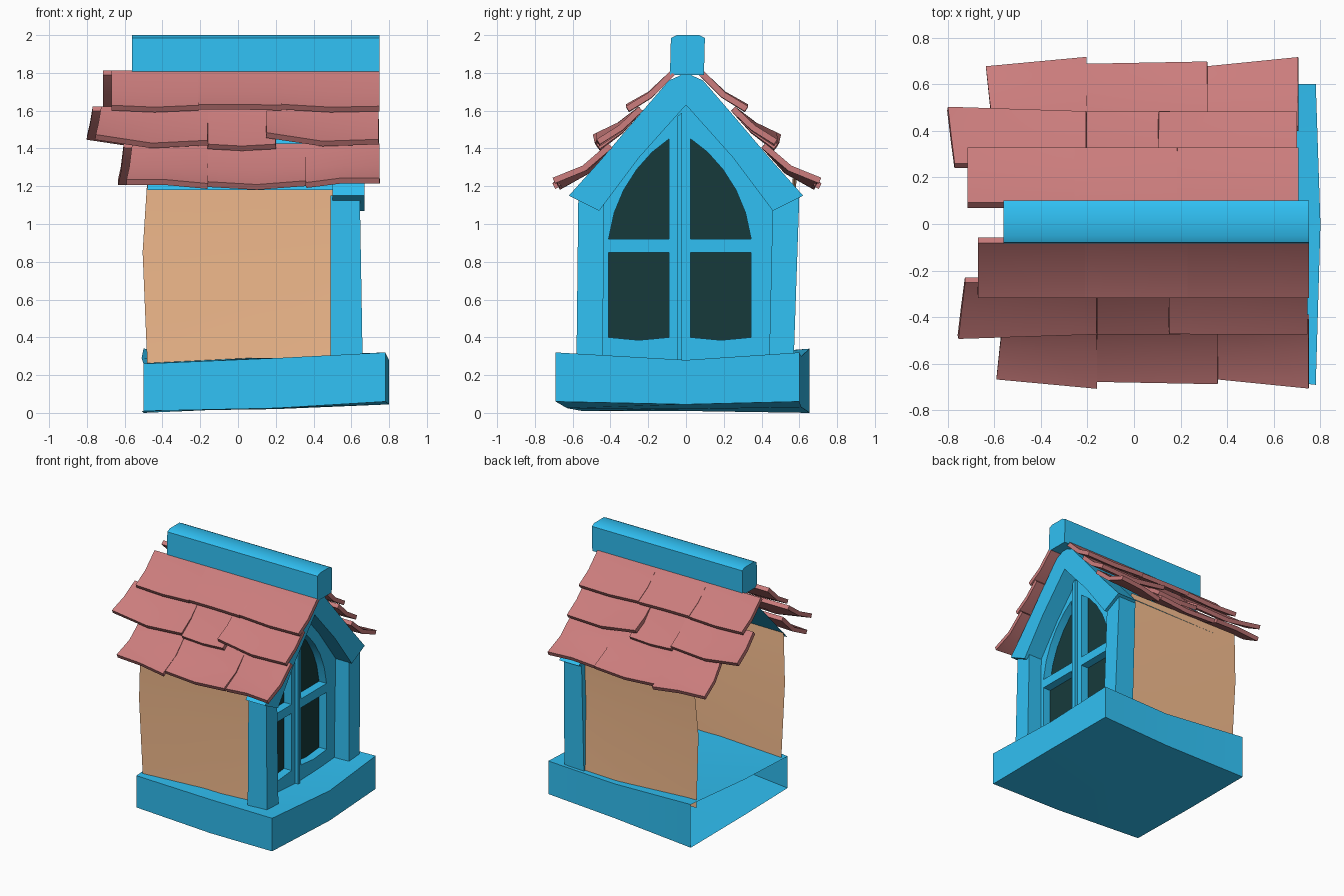
import bpy, bmesh, math
from mathutils import Matrix

if "Cube" in bpy.data.objects:
    bpy.data.objects.remove(bpy.data.objects["Cube"])


def material(name, rgb):
    m = bpy.data.materials.new(name)
    m.diffuse_color = (*rgb, 1)
    m.use_nodes = True
    m.node_tree.nodes["Principled BSDF"].inputs["Base Color"].default_value = m.diffuse_color
    return m


BLUE = material("blue_paint", (0.03, 0.53, 0.90))
RED = material("clay_tile", (0.60, 0.205, 0.205))
TAN = material("plaster", (0.90, 0.50, 0.27))
DARK = material("dark_glass", (0.008, 0.042, 0.044))


def loft(name, rings, mat, closed=True, caps=(True, True), thick=0):
    """Skin a row of equal-length point rings (or open lines)."""
    bm = bmesh.new()
    vs = [[bm.verts.new(p) for p in r] for r in rings]
    n = len(rings[0])
    for a, b in zip(vs, vs[1:]):
        for i in range(n if closed else n - 1):
            j = (i + 1) % n
            bm.faces.new((a[i], a[j], b[j], b[i]))
    if closed:
        for r, cap in zip((vs[0], vs[-1]), caps):
            if cap:
                bm.faces.new(r)
    bmesh.ops.recalc_face_normals(bm, faces=bm.faces)
    me = bpy.data.meshes.new(name)
    bm.to_mesh(me)
    bm.free()
    ob = bpy.data.objects.new(name, me)
    bpy.context.collection.objects.link(ob)
    me.materials.append(mat)
    if thick:
        s = ob.modifiers.new("thickness", 'SOLIDIFY')
        s.thickness = thick
        s.offset = 0
    return ob


def panel(name, outlines, x0, x1, mat):
    """Extrude (y, z) outlines along x; later outlines become holes."""
    cu = bpy.data.curves.new(name, 'CURVE')
    cu.dimensions = '2D'
    cu.fill_mode = 'BOTH'
    cu.extrude = (x1 - x0) / 2
    for pts in outlines:
        sp = cu.splines.new('POLY')
        sp.points.add(len(pts) - 1)
        for p, (y, z) in zip(sp.points, pts):
            p.co = (y, z, 0, 1)
        sp.use_cyclic_u = True
    cu.materials.append(mat)
    ob = bpy.data.objects.new(name, cu)
    bpy.context.collection.objects.link(ob)
    ob.matrix_world = Matrix(((0, 0, 1, (x0 + x1) / 2), (1, 0, 0, 0),
                              (0, 1, 0, 0), (0, 0, 0, 1)))


# Base: crooked slab, open at the back
def base_ring(x, xm, y0, y1, b0, bm_, b1, t0, tm, t1):
    return [(x, y0, b0), (xm, 0, bm_), (x, y1, b1),
            (x, y1, t1), (xm, 0, tm), (x, y0, t0)]


loft("base", [
    base_ring(-0.50, -0.51, -0.55, 0.655, 0.01, 0.01, 0.0, 0.26, 0.29, 0.34),
    base_ring(0.20, 0.20, -0.63, 0.61, 0.025, 0.02, 0.03, 0.29, 0.28, 0.30),
    base_ring(0.78, 0.80, -0.69, 0.60, 0.06, 0.045, 0.06, 0.32, 0.28, 0.32),
], BLUE, caps=(False, True))

# Side walls: thin bowed sheets
for name, s, y, zb in (("left_wall", -1, 0.50, 0.25), ("right_wall", 1, 0.555, 0.27)):
    loft(name, [
        [(-0.48, s * y, zb), (0.1, s * y, 0.27), (0.5, s * y, 0.29)],
        [(-0.505, s * (y + 0.01), 0.85), (0.1, s * y, 0.85), (0.5, s * (y - 0.01), 0.85)],
        [(-0.48, s * (y + 0.03), 1.24), (0.1, s * (y + 0.02), 1.24), (0.5, s * (y + 0.01), 1.24)],
    ], TAN, closed=False)

# Roof deck under the tiles
loft("roof_deck", [[(x, -0.58, 1.18), (x, 0, 1.79), (x, 0.58, 1.18)]
                   for x in (-0.48, 0.55)], BLUE, closed=False)

# Front gable trim
top = [(0.09, 1.76), (0.22, 1.61), (0.45, 1.34), (0.62, 1.15)]
under = [(0.46, 1.07), (0.25, 1.35)]
half = top + under
panel("gable_trim", [[(0, 1.80)] + half + [(0, 1.63)] + [(-y, z) for y, z in reversed(half)]],
      0.50, 0.67, BLUE)

# Corner posts
for name, low, high in (("left_post", (-0.58, -0.44), (-0.57, -0.435)),
                        ("right_post", (0.44, 0.57), (0.46, 0.60))):
    loft(name, [[(0.49, a, z), (x, a, z), (x, b, z), (0.49, b, z)]
                for z, x, (a, b) in ((0.27, 0.66, low), (1.15, 0.645, high))], BLUE)

# Arched window: frame with four openings, centre strip and glass
arch = [(0.45, 0.26), (0.48, 0.75), (0.485, 1.0), (0.46, 1.17), (0.30, 1.39)]
outer = arch + [(0, 1.66)] + [(-y, z) for y, z in reversed(arch)]
upper = [(0, 0.92), (0.03, 1.06), (0.08, 1.18), (0.15, 1.29), (0.23, 1.38), (0.32, 1.45), (0.32, 0.92)]
lower = [(0, 0.40), (0, 0.85), (0.32, 0.85), (0.32, 0.40), (0.16, 0.385)]
holes = [[(-0.41 + y, z) for y, z in h] for h in (upper, lower)]
holes += [[(0.345 - y, z) for y, z in h] for h in (upper, lower)]
panel("window_frame", [outer] + holes, 0.44, 0.53, BLUE)
panel("window_strip", [[(-0.045, 0.28), (-0.02, 0.28), (-0.02, 1.59), (-0.045, 1.57)]],
      0.52, 0.555, BLUE)
panel("window_glass", [[(y * 0.97, max(z, 0.3)) for y, z in outer]], 0.455, 0.465, DARK)

# Ridge beam with softened top edges
loft("ridge_beam", [[(x, -0.085, 1.79), (x, 0.095, 1.79), (x, 0.10, 1.985), (x, 0.07, 2.0),
                     (x, -0.05, 2.0), (x, -0.08, 1.985)] for x in (-0.56, 0.75)], BLUE)

# Roof tiles: per row a (y, z) section and tiles (x0, x1, lift left/mid/right, y left/right)
rows = [
    ([(0.07, 1.80), (0.19, 1.685), (0.31, 1.615)],
     [(-0.67, -0.21, (0, -0.01, 0.0), (0, 0)),
      (-0.21, 0.23, (0.005, 0.005, 0), (0, 0)),
      (0.23, 0.75, (0.005, -0.01, -0.005), (0, 0))]),
    ([(0.24, 1.61), (0.345, 1.50), (0.465, 1.415)],
     [(-0.755, -0.16, (0.045, 0.0, 0.015), (0.02, 0)),
      (-0.16, 0.20, (-0.005, -0.015, -0.005), (0, 0)),
      (0.15, 0.745, (0.055, 0.01, 0.02), (0, 0))]),
    ([(0.40, 1.415), (0.53, 1.285), (0.68, 1.21)],
     [(-0.59, -0.16, (0.01, 0.01, -0.01), (-0.02, 0.02)),
      (-0.16, 0.36, (0.0, -0.015, 0.005), (-0.01, 0.0)),
      (0.36, 0.75, (-0.005, 0.02, 0.02), (-0.02, 0.02))]),
]
for side, s, dx, dy in (("left", -1, 0, 0), ("right", 1, -0.045, 0.01)):
    for r, (section, tiles) in enumerate(rows):
        for t, (x0, x1, lift, push) in enumerate(tiles):
            grid = []
            for k in range(3):
                x = x0 + (x1 - x0) * k / 2
                out = push[0] + (push[1] - push[0]) * k / 2
                # end tiles of the lower rows flare outwards
                flare = 0.03 if k == 0 and t == 0 and r else 0
                grid.append([(x + dx + flare * (1 - j / 2),
                              s * (y + dy + out * j / 2), z + lift[k] * j / 2)
                             for j, (y, z) in enumerate(section)])
            loft(f"{side}_tile_{r + 1}_{t + 1}", grid, RED, closed=False, thick=0.032)

# Bake everything to meshes, smooth the gentle bends
bpy.ops.object.select_all(action='SELECT')
bpy.context.view_layer.objects.active = bpy.context.selected_objects[0]
bpy.ops.object.convert(target='MESH')
bpy.ops.object.shade_smooth_by_angle(angle=math.radians(30))
